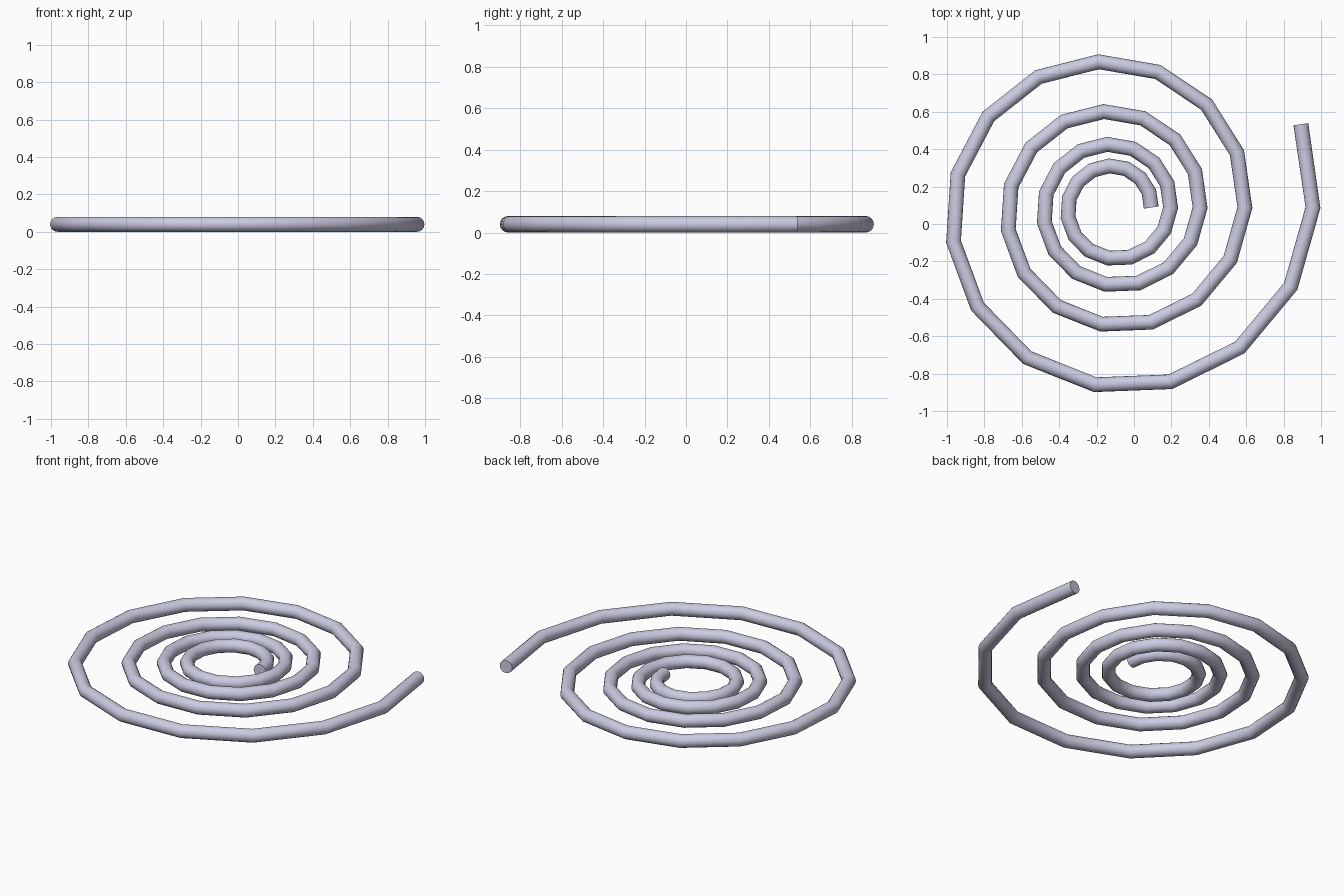
import bpy
import math

# Remove the default cube
cube = bpy.data.objects.get("Cube")
if cube:
    bpy.data.objects.remove(cube, do_unlink=True)

# Spiral dimensions
CENTRE_X, CENTRE_Y = -0.108, 0.088
START_RADIUS = 0.2
GROWTH_PER_TURN = 1.519
STEPS_PER_TURN = 15
STEPS = 4 * STEPS_PER_TURN + 1
TUBE_RADIUS = 0.04


def spiral_point(step):
    turn = step / STEPS_PER_TURN
    radius = START_RADIUS * GROWTH_PER_TURN ** turn
    angle = math.tau * turn
    return (CENTRE_X + radius * math.cos(angle),
            CENTRE_Y + radius * math.sin(angle), TUBE_RADIUS, 1.0)


# Pale lavender grey material
colour = (0.6, 0.6, 0.76, 1.0)
material = bpy.data.materials.new("lavender_grey")
material.use_nodes = True
material.diffuse_color = colour
material.node_tree.nodes["Principled BSDF"].inputs["Base Color"].default_value = colour

# Growing spiral path with a round tube and closed ends
path = bpy.data.curves.new("spiral_coil", "CURVE")
path.dimensions = "3D"
path.twist_mode = "Z_UP"
path.bevel_depth = TUBE_RADIUS
path.bevel_resolution = 6
path.use_fill_caps = True
spline = path.splines.new("POLY")
spline.points.add(STEPS)
for step, point in enumerate(spline.points):
    point.co = spiral_point(step)
path.materials.append(material)

coil = bpy.data.objects.new("spiral_coil", path)
bpy.context.collection.objects.link(coil)

# Turn the tube into a smooth mesh with sharp end caps
bpy.ops.object.select_all(action="DESELECT")
coil.select_set(True)
bpy.context.view_layer.objects.active = coil
bpy.ops.object.convert(target="MESH")
bpy.ops.object.shade_smooth_by_angle(angle=math.radians(40))
